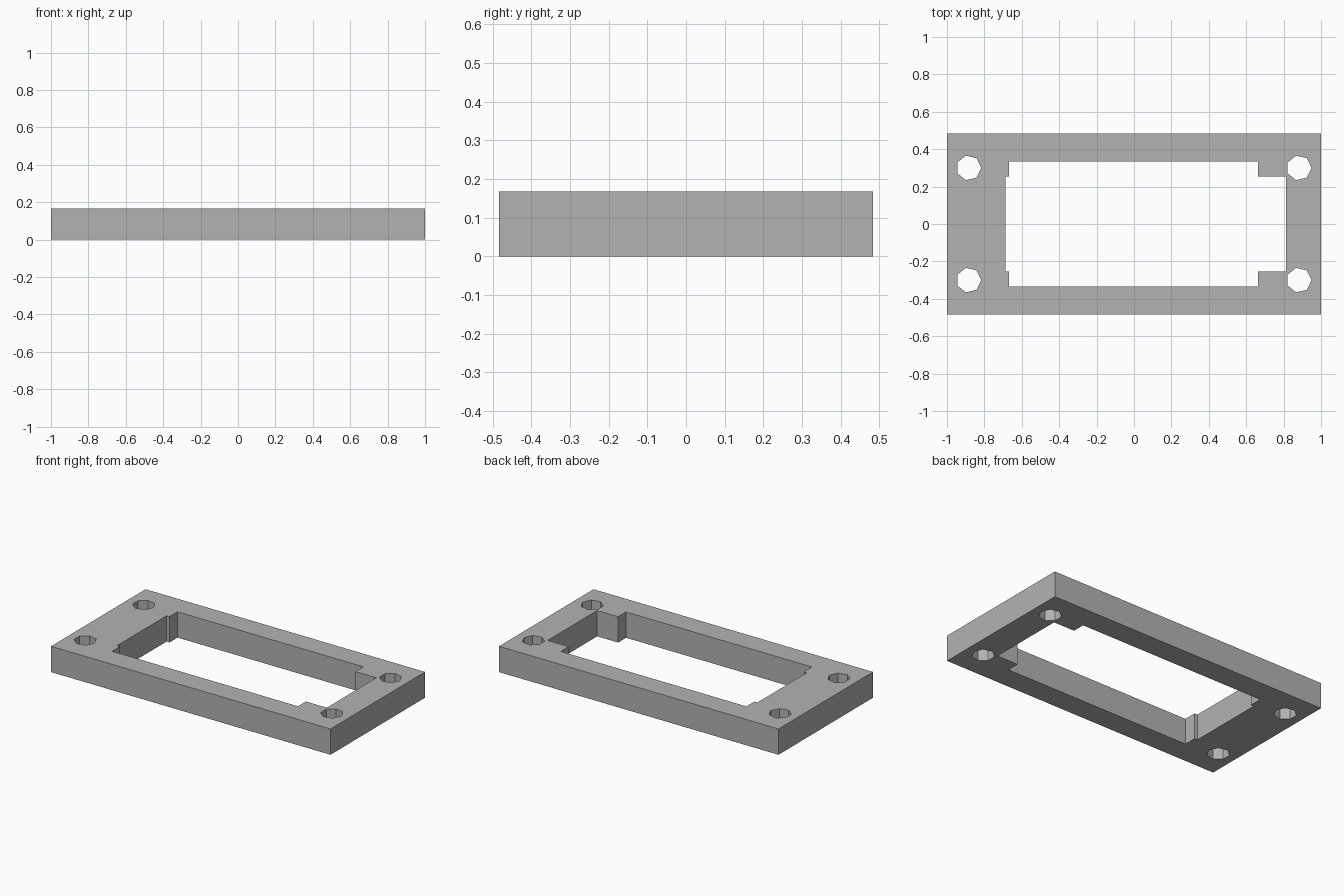
import bpy
import bmesh
from math import cos, sin, tau

default = bpy.data.objects.get("Cube")
if default:
    bpy.data.objects.remove(default, do_unlink=True)

HEIGHT = 0.167
HALF_WIDTH, HALF_DEPTH = 1.0, 0.483

# Plain grey material
grey = bpy.data.materials.new("plain grey")
grey.use_nodes = True
colour = (0.45, 0.45, 0.45, 1)
grey.diffuse_color = colour
grey.node_tree.nodes["Principled BSDF"].inputs["Base Color"].default_value = colour

# Flat profile: the outline and its cut-outs, thickened into a plate
profile = bpy.data.curves.new("mounting_frame", "CURVE")
profile.dimensions = "2D"
profile.fill_mode = "BOTH"
profile.extrude = HEIGHT / 2


def add_loop(points):
    spline = profile.splines.new("POLY")
    spline.points.add(len(points) - 1)
    for point, (x, y) in zip(spline.points, points):
        point.co = (x, y, 0, 1)
    spline.use_cyclic_u = True


# Outer rectangle
add_loop([(-HALF_WIDTH, -HALF_DEPTH), (HALF_WIDTH, -HALF_DEPTH),
          (HALF_WIDTH, HALF_DEPTH), (-HALF_WIDTH, HALF_DEPTH)])

# Central opening with a shallow step on the right and a deep one on the left
upper = [(0.813, 0.253), (0.663, 0.253), (0.663, 0.334),
         (-0.667, 0.334), (-0.667, 0.253), (-0.688, 0.253)]
add_loop(upper + [(x, -y) for x, y in reversed(upper)])

# Seven-sided screw holes
for cx in (-0.884, 0.882):
    for cy in (-0.3, 0.3):
        add_loop([(cx + 0.067 * cos(tau * i / 7), cy + 0.067 * sin(tau * i / 7))
                  for i in range(7)])

# Turn the profile into a welded mesh standing on the floor
source = bpy.data.objects.new("frame_profile", profile)
bpy.context.collection.objects.link(source)
bpy.context.view_layer.update()
evaluated = source.evaluated_get(bpy.context.evaluated_depsgraph_get())
mesh = bpy.data.meshes.new_from_object(evaluated)
bpy.data.objects.remove(source, do_unlink=True)

bm = bmesh.new()
bm.from_mesh(mesh)
bmesh.ops.remove_doubles(bm, verts=bm.verts, dist=0.0005)
bmesh.ops.translate(bm, verts=bm.verts, vec=(0, 0, HEIGHT / 2))
bmesh.ops.recalc_face_normals(bm, faces=bm.faces)
for face in bm.faces:
    face.smooth = False
    face.material_index = 0
bm.to_mesh(mesh)
bm.free()

mesh.materials.clear()
mesh.materials.append(grey)
frame = bpy.data.objects.new("mounting_frame", mesh)
bpy.context.collection.objects.link(frame)
